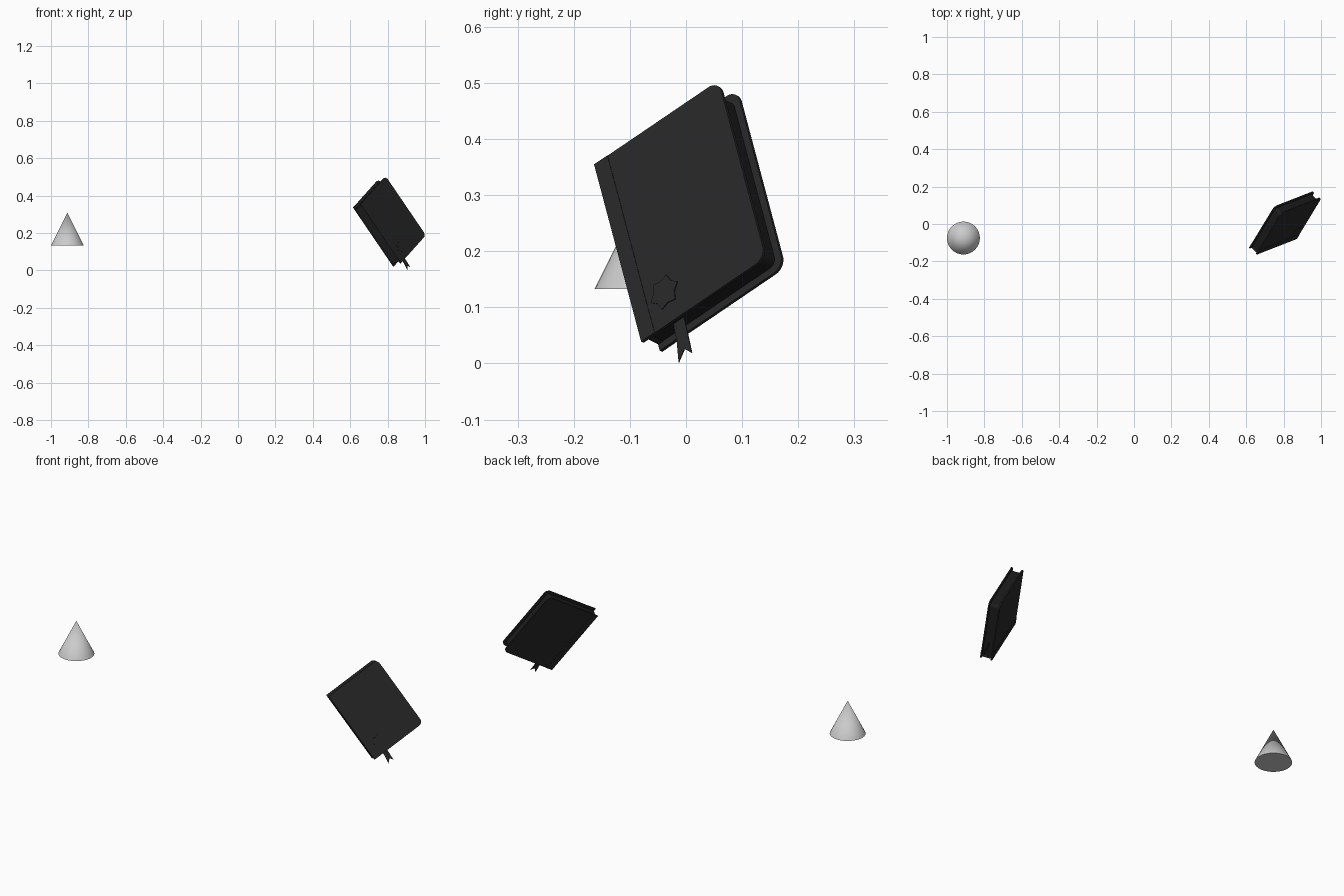
import bpy, bmesh, math
from mathutils import Vector, Matrix

if "Cube" in bpy.data.objects:
    bpy.data.objects.remove(bpy.data.objects["Cube"])

# Tilted book frame: X = spine to fore-edge, Y = bottom to top, Z = front cover normal
up = Vector((-0.215, -0.084, 0.316)).normalized()
side = Vector((0.134, 0.221, 0.15))
side = (side - up * side.dot(up)).normalized()
normal = side.cross(up)
origin = Vector((0.871, -0.08, 0.039))
FRAME = Matrix.Translation(origin) @ Matrix((side, up, normal)).transposed().to_4x4()

W, H, T = 0.299, 0.391, 0.059   # book width, height, thickness
BOARD = 0.007                   # cover thickness
HINGE = 0.032                   # width of the spine-side strip


def material(name, value):
    m = bpy.data.materials.new(name)
    m.diffuse_color = (value, value, value, 1)
    m.use_nodes = True
    m.node_tree.nodes["Principled BSDF"].inputs["Base Color"].default_value = m.diffuse_color
    return m


COVER = material("black_leather", 0.022)
INNER = material("black_pages", 0.012)


def slab(name, outline, z0, z1, mat):
    """Extrude a 2D outline between two depths in the book frame."""
    bm = bmesh.new()
    low = [bm.verts.new((x, y, z0)) for x, y in outline]
    high = [bm.verts.new((x, y, z1)) for x, y in outline]
    n = len(outline)
    bm.faces.new(low[::-1])
    bm.faces.new(high)
    for i in range(n):
        j = (i + 1) % n
        bm.faces.new((low[i], low[j], high[j], high[i]))
    bmesh.ops.recalc_face_normals(bm, faces=bm.faces)
    mesh = bpy.data.meshes.new(name)
    bm.to_mesh(mesh)
    bm.free()
    ob = bpy.data.objects.new(name, mesh)
    ob.matrix_world = FRAME
    mesh.materials.append(mat)
    bpy.context.collection.objects.link(ob)
    return ob


def rect(x0, x1, y0, y1, r=0.0):
    """Rectangle with the two fore-edge corners rounded."""
    pts = [(x0, y1), (x0, y0)]
    if r == 0:
        return pts + [(x1, y0), (x1, y1)]
    for cy, start in ((y0 + r, -90), (y1 - r, 0)):
        for k in range(9):
            a = math.radians(start + k * 90 / 8)
            pts.append((x1 - r + r * math.cos(a), cy + r * math.sin(a)))
    return pts


# Covers with raised hinge strips
for name, outer, s in (("front", 0.0, -1), ("back", -T, 1)):
    inner = outer + s * BOARD
    panel_outer = outer + s * 0.001
    slab(name + "_cover", rect(HINGE - 0.001, W, 0, H, 0.024),
         min(panel_outer, inner), max(panel_outer, inner), COVER)
    slab(name + "_hinge_strip", rect(0, HINGE, 0, H),
         min(outer, inner), max(outer, inner), COVER)

# Spine and page block
slab("spine", rect(0.001, 0.012, 0.013, H - 0.013), -T + BOARD, -BOARD, COVER)
slab("page_block", rect(0.012, W - 0.014, 0.014, H - 0.014, 0.016),
     -T + BOARD, -BOARD, INNER)

# Ribbon bookmark with a forked tail
slab("bookmark_ribbon", [(0.058, 0.03), (0.055, -0.02), (0.047, -0.064), (0.066, -0.046),
                         (0.079, -0.063), (0.081, -0.02), (0.083, 0.03)],
     -T / 2 - 0.001, -T / 2 + 0.001, COVER)

# Six-pointed star emblem on the front cover
star = []
for i in range(12):
    r = 0.033 if i % 2 == 0 else 0.024
    a = math.radians(5 + 30 * i)
    star.append((0.074 + r * math.cos(a), 0.063 + r * math.sin(a)))
slab("star_emblem", star, -0.002, 0.001, COVER)

# Separate cone
bpy.ops.mesh.primitive_cone_add(vertices=32, radius1=0.088, depth=0.176,
                                location=(-0.912, -0.075, 0.133 + 0.088))
cone = bpy.context.object
cone.name = "cone"
bpy.ops.object.shade_smooth_by_angle()
